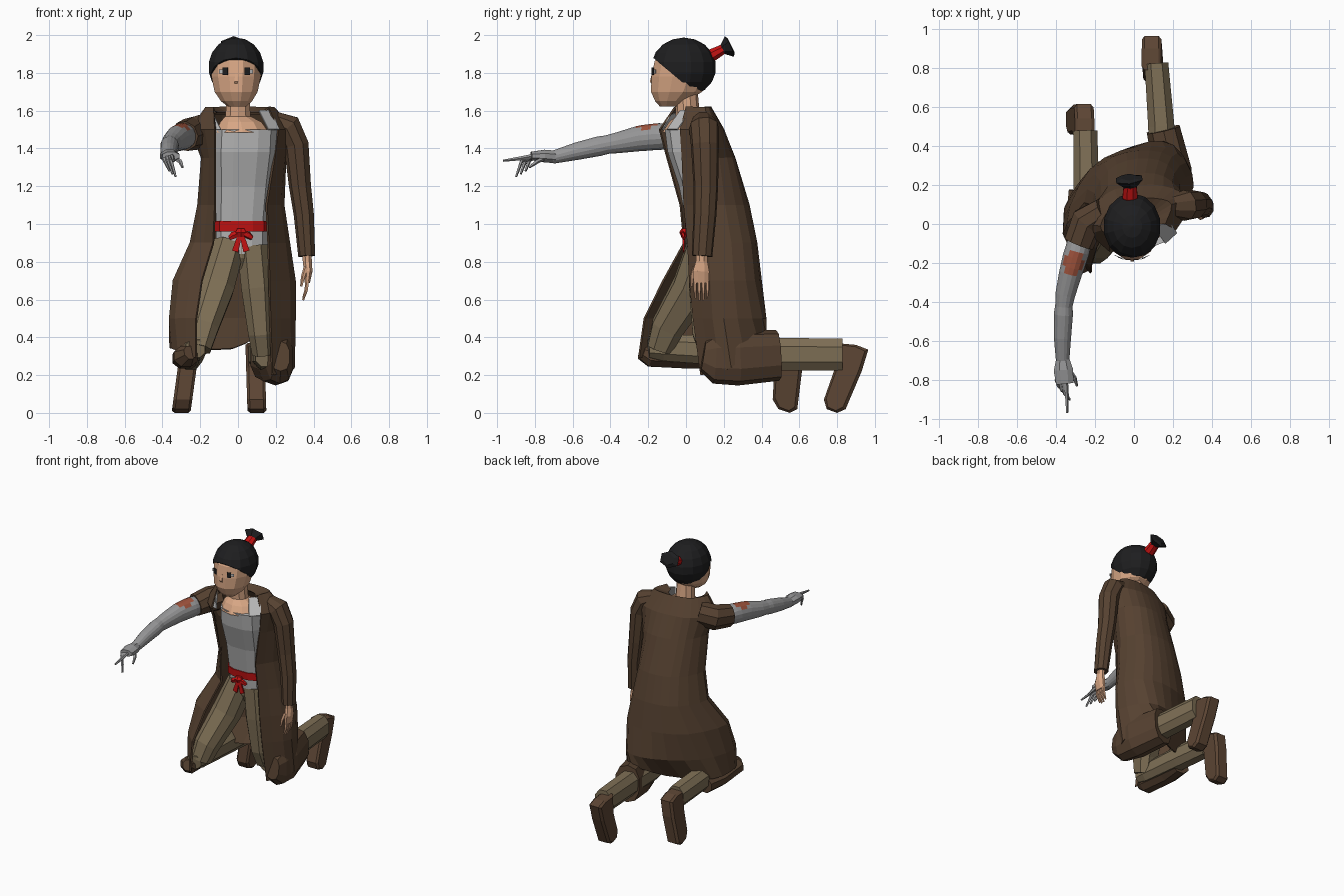
import bpy, bmesh, math
from mathutils import Vector as V


def material(name, r, g, b):
    m = bpy.data.materials.new(name)
    m.diffuse_color = (r, g, b, 1)
    return m


SKIN = material("skin", 0.68, 0.38, 0.23)
HAIR = material("black_hair", 0.013, 0.013, 0.014)
RED = material("red_cloth", 0.55, 0.006, 0.006)
COAT = material("brown_coat", 0.092, 0.053, 0.03)
PANTS = material("khaki_pants", 0.21, 0.16, 0.092)
SHIRT = material("light_grey_shirt", 0.5, 0.5, 0.5)
METAL = material("grey_metal", 0.31, 0.31, 0.315)
BOOT = material("boot_leather", 0.108, 0.06, 0.034)
RUST = material("rust", 0.34, 0.085, 0.045)
X, Y, Z = V((1, 0, 0)), V((0, 1, 0)), V((0, 0, 1))


def finish(name, bm, *mats):
    bmesh.ops.recalc_face_normals(bm, faces=bm.faces)
    me = bpy.data.meshes.new(name)
    bm.to_mesh(me)
    bm.free()
    for m in mats:
        me.materials.append(m)
    ob = bpy.data.objects.new(name, me)
    bpy.context.collection.objects.link(ob)
    return ob


def tube(name, pts, mat, n=8, ref=Z, level=False, p=1.0, extra=(), rule=None):
    """Loft through (x, y, z, half width, half depth); level keeps rings horizontal."""
    bm, rings = bmesh.new(), []
    c = [V(q[:3]) for q in pts]
    for i, q in enumerate(pts):
        if level:
            a, b = X, Y
        else:
            t = (c[min(i + 1, len(c) - 1)] - c[max(i - 1, 0)]).normalized()
            a = t.cross(ref).normalized()
            b = a.cross(t)
        ring = []
        for k in range(n):
            w = 2 * math.pi * (k + 0.5) / n
            u, v = math.cos(w), math.sin(w)
            u, v = (math.copysign(abs(s) ** p, s) for s in (u, v))
            ring.append(bm.verts.new(c[i] + a * u * q[3] + b * v * q[4]))
        rings.append(ring)
    for r, s in zip(rings, rings[1:]):
        for k in range(n):
            bm.faces.new((r[k], r[(k + 1) % n], s[(k + 1) % n], s[k]))
    bm.faces.new(rings[0])
    bm.faces.new(rings[-1])
    bmesh.ops.recalc_face_normals(bm, faces=bm.faces)
    if rule:
        for f in bm.faces:
            f.material_index = rule(f)
    return finish(name, bm, mat, *extra)


def sheet(name, pts, mat, thick=0.006):
    bm = bmesh.new()
    bm.faces.new([bm.verts.new(q) for q in pts])
    ob = finish(name, bm, mat)
    s = ob.modifiers.new("thickness", "SOLIDIFY")
    s.thickness, s.offset = thick, 0
    return ob


def smooth_line(pts, steps):
    """Catmull-Rom points through a short polyline."""
    P = [pts[0] * 2 - pts[1]] + pts + [pts[-1] * 2 - pts[-2]]
    out = []
    for i in range(1, len(P) - 2):
        a, b, c, d = P[i - 1:i + 3]
        for k in range(steps):
            t = k / steps
            out.append(0.5 * (2 * b + (c - a) * t + (2 * a - 5 * b + 4 * c - d) * t ** 2
                              + (3 * b - a - 3 * c + d) * t ** 3))
    return out + [pts[-1]]


# Head, face and neck
tube("head", [(-.005, -.09, 1.622, .05, .05), (-.008, -.078, 1.65, .085, .088), (-.01, -.05, 1.70, .118, .14),
              (-.01, -.03, 1.78, .135, .158), (-.01, -.02, 1.86, .138, .152), (-.01, -.01, 1.93, .1, .11),
              (-.01, 0, 1.96, .05, .05)], SKIN, 12, level=True)
tube("neck", [(.025, -.01, 1.485, .145, .115), (.015, .0, 1.54, .115, .09), (0, .01, 1.57, .07, .064),
              (0, .0, 1.70, .062, .062)], SKIN, 10, level=True)
tube("nose", [(-.01, -.175, 1.80, .006, .006), (-.01, -.183, 1.755, .013, .012), (-.01, -.176, 1.74, .01, .008)],
     SKIN, 4, level=True)
for s in (-1, 1):
    for part, x, w, h, d, m in (("eye_white", .07, .02, .01, 0, SHIRT), ("eye", .058, .014, .02, .008, HAIR)):
        x = -.01 + s * x
        sheet(part, [(x + i * w, -.168 - d + s * i * w * .38, 1.808 + j * h)
                     for i, j in ((-1, -1), (1, -1), (1, 1), (-1, 1))], m, .003)

# Hair cap cut along a slanting hairline
bm = bmesh.new()
bmesh.ops.create_uvsphere(bm, u_segments=14, v_segments=9, radius=1)
for v in bm.verts:
    v.co = V((-.01 + v.co.x * .15, -.012 + v.co.y * .172, 1.83 + v.co.z * .157))
bmesh.ops.bisect_plane(bm, geom=bm.verts[:] + bm.edges[:] + bm.faces[:], plane_co=(0, -.18, 1.885),
                       plane_no=(0, .21, .25), clear_inner=True)
bmesh.ops.holes_fill(bm, edges=bm.edges)
finish("hair", bm, HAIR)
tube("hair_tie", [(-.02, .1, 1.875, .03, .028), (-.02, .14, 1.895, .042, .036), (-.02, .195, 1.925, .036, .028)], RED)
tube("ponytail", [(-.02, .175, 1.915, .028, .022), (-.02, .195, 1.925, .04, .028), (-.025, .23, 1.94, .078, .06),
                  (-.025, .24, 1.945, .045, .04)], HAIR, 6)

# Shirt, belt and bow
tube("shirt", [(.02, .14, .84, .14, .12), (.02, .12, 1.0, .14, .12), (.03, .09, 1.2, .15, .13),
               (.04, .04, 1.38, .165, .14), (.045, .02, 1.5, .165, .135)], SHIRT, 12, level=True, p=.7)
tube("belt", [(.02, .125, .96, .15, .13), (.02, .12, 1.015, .15, .13)], RED, 12, level=True, p=.7)
tube("belt_knot", [(.015, -.008, .93, .022, .016), (.015, -.014, .955, .032, .022),
                   (.015, -.008, .975, .022, .016)], RED, 6, level=True)
for s in (-1, 1):
    tube("belt_tail", [(.015, -.012, .96, .014, .008), (.015 + s * .03, -.012, .855, .024, .007)], RED, 4, Y)
    tube("belt_loop", [(.015, -.014, .955, .012, .012), (.015 + s * .04, -.016, .94, .01, .02),
                       (.015 + s * .06, -.01, .925, .008, .012)], RED, 5)
sheet("collar_right", [(-.17, .0, 1.605), (-.13, -.08, 1.58), (-.09, -.127, 1.5), (-.13, -.12, 1.5)], SHIRT)
sheet("collar_left", [(.17, .03, 1.605), (.11, -.03, 1.6), (.16, -.1, 1.5), (.22, -.045, 1.5)], SHIRT)

# Long open coat: each level runs from right front edge, round the back, to left front edge
levels = [
    (1.585, -.12, -.05, -.1, .0, -.06, .07, .0, .085, .07, .08, .11, .05, .13, .0),
    (1.615, -.13, -.06, -.17, -.01, -.11, .09, .0, .125, .11, .13, .19, .10, .16, .0),
    (1.5, -.12, -.14, -.25, .0, -.14, .15, .0, .19, .15, .19, .29, .12, .21, -.03),
    (1.35, -.12, -.1, -.19, .04, -.13, .19, .01, .25, .15, .24, .25, .13, .19, -.02),
    (1.1, -.12, -.03, -.21, .10, -.13, .27, .02, .33, .17, .30, .24, .15, .15, -.01),
    (.9, -.13, -.01, -.25, .11, -.15, .31, .02, .37, .19, .34, .27, .18, .16, .01),
    (.7, -.19, -.12, -.34, -.0, -.22, .28, .01, .39, .22, .36, .30, .19, .165, .02),
    (.5, -.22, -.22, -.36, -.05, -.27, .22, .0, .395, .2, .40, .30, .2, .17, .04)]
rows = [[V((l[1 + 2 * i], l[2 + 2 * i], l[0])) for i in range(7)] for l in levels]
rows.append([V(q) for q in ((-.22, -.25, .29), (-.345, -.08, .34), (-.32, .15, .34), (-.03, .28, .34),
                            (.15, .42, .41), (.295, .24, .24), (.18, .08, .2))])
grid = [smooth_line(r, 3) for r in rows]
bm = bmesh.new()
vs = [[bm.verts.new(q) for q in r] for r in grid]
for a, b in zip(vs, vs[1:]):
    for k in range(len(a) - 1):
        bm.faces.new((a[k], a[k + 1], b[k + 1], b[k]))
coat = finish("long_coat", bm, COAT)
s = coat.modifiers.new("thickness", "SOLIDIFY")
s.thickness, s.offset = .012, 0

# Coat skirt folded around the lower legs
tube("coat_wrap_left", [(.225, .09, .3, .05, .08), (.22, .15, .29, .075, .135), (.2, .27, .29, .1, .145),
                        (.15, .485, .305, .09, .135)], COAT, 10, p=.8)
tube("coat_wrap_right", [(-.255, -.235, .32, .035, .04), (-.275, -.19, .3, .07, .06), (-.285, .02, .285, .068, .055),
                         (-.27, .17, .29, .07, .06)], COAT, 8)

# Sleeves
tube("sleeve_left", [(.19, .09, 1.55, .05, .055), (.265, .095, 1.515, .075, .08), (.31, .1, 1.42, .068, .075),
                     (.33, .105, 1.2, .06, .066), (.35, .1, 1.05, .055, .062), (.365, .085, .83, .046, .055)],
     COAT, 9, Y)
tube("sleeve_right", [(-.15, .06, 1.51, .08, .085), (-.24, .01, 1.48, .09, .09),
                      (-.285, -.1, 1.465, .08, .08)], COAT, 9)

# Mechanical right arm with an oval rust patch on top
tube("metal_arm", [(-.27, -.05, 1.467, .06, .06), (-.292, -.14, 1.463, .065, .072), (-.302, -.17, 1.461, .065, .071),
                   (-.316, -.22, 1.456, .062, .07), (-.325, -.25, 1.452, .06, .068),
                   (-.352, -.36, 1.43, .052, .056), (-.36, -.42, 1.42, .045, .05), (-.362, -.46, 1.412, .05, .053),
                   (-.367, -.58, 1.385, .045, .047), (-.366, -.71, 1.352, .034, .034)], METAL, 16, extra=(RUST,),
     rule=lambda f: int(f.normal.z > .5 and math.hypot((f.calc_center_median().x + .313) / .047,
                                                       (f.calc_center_median().y + .195) / .06) < 1))
tube("metal_palm", [(-.366, -.69, 1.355, .036, .036), (-.362, -.75, 1.36, .054, .036),
                    (-.355, -.82, 1.36, .048, .024)], METAL, 8)


def finger(name, a, b, c, r, mat, ref):
    tube(name, [(*a, r, r), (*b, r * .9, r * .9), (*c, r * .5, r * .5)], mat, 5, ref)


finger("metal_index", (-.35, -.81, 1.36), (-.345, -.88, 1.347), (-.343, -.968, 1.335), .012, METAL, Z)
for i in range(3):
    x = -.365 - i * .016
    finger("metal_finger", (x, -.8, 1.36), (x + .01, -.87 + i * .02, 1.335),
           (x + .035, -.9 + i * .025, 1.25 + i * .015), .012, METAL, X)
finger("metal_thumb", (-.335, -.75, 1.35), (-.305, -.79, 1.33), (-.293, -.83, 1.30), .013, METAL, X)

# Left hand hanging down
tube("left_hand", [(.365, .085, .85, .026, .032), (.367, .083, .8, .026, .034), (.372, .08, .75, .024, .047),
                   (.366, .08, .69, .016, .044)], SKIN, 8, Y)
for i in range(4):
    y = .048 + i * .022
    finger("left_finger", (.367, y, .7), (.362, y, .65), (.345, y * .9 + .008, .59 + .012 * abs(i - 1.5)),
           .011, SKIN, Y)
finger("left_thumb", (.36, .045, .77), (.345, .032, .72), (.335, .03, .67), .013, SKIN, Y)

# Trousers
tube("hips", [(.02, .15, .76, .1, .09), (.02, .15, .82, .15, .125), (.02, .14, .9, .145, .125)], PANTS, 10, level=True)
tube("thigh_right", [(-.05, .12, .88, .09, .12), (-.115, .03, .66, .098, .11), (-.185, -.1, .45, .085, .09),
                     (-.21, -.14, .34, .07, .07)], PANTS, 8, Y, p=.8)
tube("thigh_left", [(.08, .13, .88, .09, .12), (.1, .115, .66, .088, .105), (.12, .12, .42, .07, .09),
                    (.13, .15, .32, .06, .08)], PANTS, 8, Y, p=.8)
tube("shin_right", [(-.225, -.2, .34, .055, .05), (-.235, -.12, .345, .068, .075), (-.245, .2, .33, .07, .085),
                    (-.25, .475, .31, .066, .085)], PANTS, 8, p=.85)
tube("shin_left", [(.15, .12, .3, .06, .06), (.15, .2, .31, .075, .085), (.14, .5, .31, .072, .092),
                   (.115, .825, .31, .065, .09)], PANTS, 8, p=.85)

# Boots: side profile extruded, the right one more upright
profile = [(.79, .37), (.90, .36), (.965, .335), (.93, .22), (.845, .02), (.80, .0), (.745, .02), (.73, .07), (.79, .24)]


def boot(name, top_x, toe_x, shift, lean):
    bm = bmesh.new()
    sides = []
    for u, k in ((-.05, .8), (-.036, 1), (.036, 1), (.05, .8)):
        ring = []
        for y, z in profile:
            t = z / .35
            mid = .77 + .11 * t
            yy, zz = mid + (y - mid) * k, .2 + (z - .2) * (k * .3 + .7)
            ring.append(bm.verts.new((toe_x + (top_x - toe_x) * t + u, yy + shift + lean * t, zz)))
        sides.append(ring)
    n = len(profile)
    for a, b in zip(sides, sides[1:]):
        for i in range(n):
            bm.faces.new((a[i], a[(i + 1) % n], b[(i + 1) % n], b[i]))
    bm.faces.new(sides[0])
    bm.faces.new(sides[-1])
    finish(name, bm, BOOT)


boot("boot_left", .09, .1, 0, 0)
boot("boot_right", -.255, -.3, -.25, -.105)
